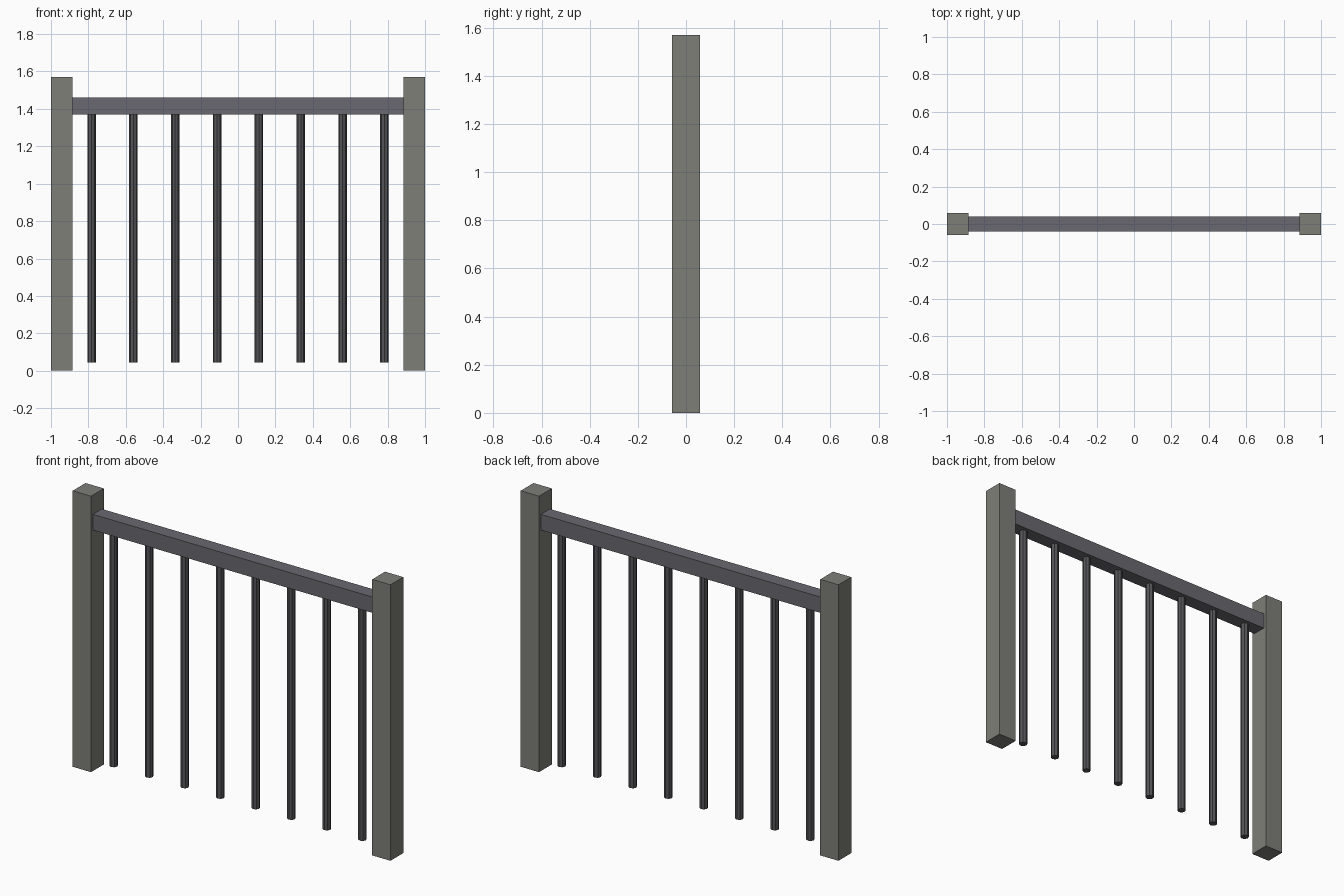
import bpy

if "Cube" in bpy.data.objects:
    bpy.data.objects.remove(bpy.data.objects["Cube"])

POST_W, POST_H = 0.115, 1.57
RAIL_Z0, RAIL_Z1, RAIL_D = 1.37, 1.46, 0.08
BAR_R, BAR_Z0, BAR_COUNT, BAR_X = 0.0225, 0.043, 8, 0.783


def material(name, color):
    mat = bpy.data.materials.new(name)
    mat.diffuse_color = color
    mat.use_nodes = True
    mat.node_tree.nodes["Principled BSDF"].inputs["Base Color"].default_value = mat.diffuse_color
    return mat


def box(name, center, size, mat):
    bpy.ops.mesh.primitive_cube_add(size=1, location=center)
    ob = bpy.context.object
    ob.name = name
    ob.scale = size
    bpy.ops.object.transform_apply(location=False, rotation=False, scale=True)
    ob.data.materials.append(mat)
    return ob


stone = material("warm_grey", (0.21, 0.21, 0.19, 1))
metal = material("dark_metal", (0.14, 0.14, 0.16, 1))
bar_metal = material("bar_metal", (0.09, 0.09, 0.10, 1))

# End posts
for side, label in ((-1, "left"), (1, "right")):
    box(f"{label}_post", (side * (1 - POST_W / 2), 0, POST_H / 2),
        (POST_W, POST_W, POST_H), stone)

# Top rail spanning between the posts
box("top_rail", (0, 0, (RAIL_Z0 + RAIL_Z1) / 2),
    (2 - 2 * POST_W, RAIL_D, RAIL_Z1 - RAIL_Z0), metal)

# Vertical bars hanging from the rail
for i in range(BAR_COUNT):
    x = -BAR_X + 2 * BAR_X * i / (BAR_COUNT - 1)
    bpy.ops.mesh.primitive_cylinder_add(
        vertices=8, radius=BAR_R, depth=RAIL_Z0 - BAR_Z0,
        location=(x, 0, (BAR_Z0 + RAIL_Z0) / 2))
    bar = bpy.context.object
    bar.name = f"bar_{i + 1}"
    bar.data.materials.append(bar_metal)
